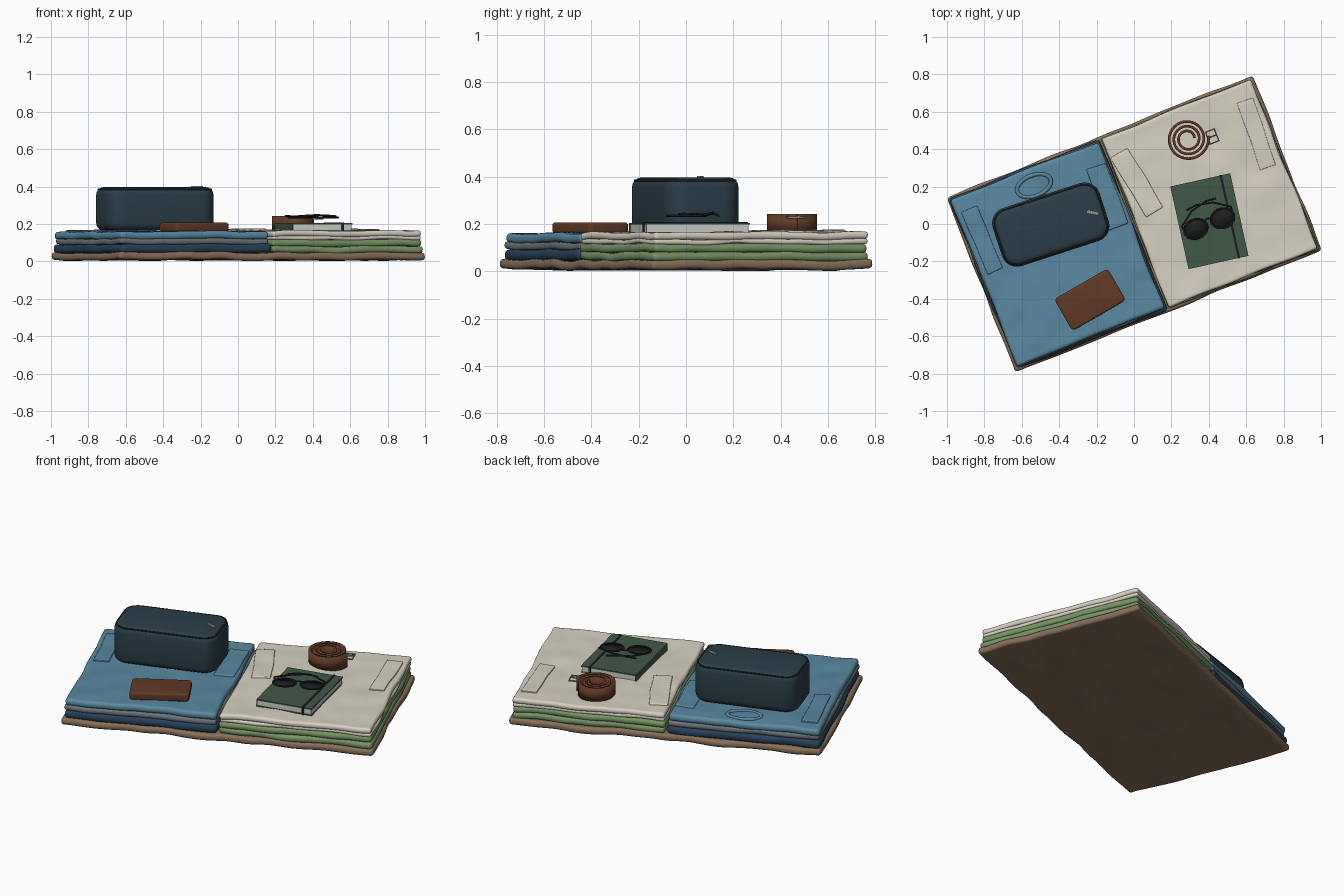
import bpy, bmesh, math
from mathutils import Vector, Matrix, noise

if "Cube" in bpy.data.objects:
    bpy.data.objects.remove(bpy.data.objects["Cube"])

ANG = math.radians(21.7)
COL = dict(tan=(.24, .16, .10), navy=(.022, .052, .10), grey=(.14, .17, .19), blue=(.10, .25, .36),
           green=(.19, .30, .13), cream=(.68, .64, .54), bag=(.023, .048, .065), brown=(.12, .042, .019),
           book=(.053, .10, .065), page=(.6, .6, .57), dark=(.012, .014, .016), metal=(.3, .3, .3))
MATS = {}
for k, c in COL.items():
    MATS[k] = bpy.data.materials.new(k)
    MATS[k].diffuse_color = (*c, 1)


def finish(ob, mat, smooth=True):
    ob.data.materials.append(MATS[mat])
    if smooth and ob.type == 'MESH':
        bpy.ops.object.select_all(action='DESELECT')
        ob.select_set(True)
        bpy.context.view_layer.objects.active = ob
        bpy.ops.object.shade_smooth_by_angle(angle=math.radians(40))
    return ob


def link(name, bm):
    me = bpy.data.meshes.new(name)
    bm.normal_update()
    bm.to_mesh(me)
    bm.free()
    ob = bpy.data.objects.new(name, me)
    bpy.context.collection.objects.link(ob)
    return ob


def wave(p, seed):
    # shared sag plus each cloth's own wrinkles
    q = Vector((p.x * 3, p.y * 3, 0))
    return .006 * noise.noise(q) + .007 * noise.noise(Vector((p.x * 7, p.y * 7, seed * 5.3)))


def cloth(name, mat, center, size, ang, z0, z1, seed, n=40):
    bm = bmesh.new()
    bmesh.ops.create_grid(bm, x_segments=n, y_segments=n, size=.5)
    rot = Matrix.Rotation(ang, 3, 'Z')
    for v in bm.verts:
        p = Vector((v.co.x * size[0], v.co.y * size[1], 0))
        w = rot @ p + Vector((*center, 0))
        # uneven outline
        k = noise.noise(Vector((w.x * 4, w.y * 4, seed * 3.1))) * .012
        edge = max(abs(v.co.x), abs(v.co.y)) * 2
        if edge > .8:
            w += (w - Vector((*center, 0))).normalized() * k * (edge - .8) * 5
        w.z = (z0 + z1) / 2 + wave(w, seed)
        v.co = w
    ob = link(name, bm)
    t = z1 - z0
    s = ob.modifiers.new('thick', 'SOLIDIFY')
    s.thickness, s.offset = t, 0
    b = ob.modifiers.new('soft', 'BEVEL')
    b.width, b.segments, b.limit_method, b.angle_limit = t * .4, 3, 'ANGLE', math.radians(50)
    return finish(ob, mat)


def rbox(name, mat, center, size, ang, z0, z1, rv, rh, seg=6):
    # box with rounded upright corners, then softened rims
    bm = bmesh.new()
    bmesh.ops.create_cube(bm, size=1)
    for v in bm.verts:
        v.co = Vector((v.co.x * size[0], v.co.y * size[1], z0 + (v.co.z + .5) * (z1 - z0)))
    if rv:
        up = [e for e in bm.edges if abs(e.verts[0].co.z - e.verts[1].co.z) > 1e-5]
        bmesh.ops.bevel(bm, geom=up, offset=rv, segments=seg, profile=.5, affect='EDGES')
    if rh:
        rim = [e for e in bm.edges if abs(e.verts[0].co.z - e.verts[1].co.z) < 1e-5]
        bmesh.ops.bevel(bm, geom=rim, offset=rh, segments=4, profile=.5, affect='EDGES')
    ob = link(name, bm)
    ob.location = (*center, 0)
    ob.rotation_euler.z = ang
    return finish(ob, mat)


def tube(name, mat, pts, r, cyclic=False):
    cu = bpy.data.curves.new(name, 'CURVE')
    cu.dimensions, cu.bevel_depth, cu.bevel_resolution, cu.use_fill_caps = '3D', r, 2, True
    sp = cu.splines.new('POLY')
    sp.points.add(len(pts) - 1)
    for p, c in zip(sp.points, pts):
        p.co = (*c, 1)
    sp.use_cyclic_u = cyclic
    ob = bpy.data.objects.new(name, cu)
    bpy.context.collection.objects.link(ob)
    return finish(ob, mat)


def at(center, ang, u, v, z):
    c, s = math.cos(ang), math.sin(ang)
    return (center[0] + u * c - v * s, center[1] + u * s + v * c, z)


def ring(center, ang, rx, ry, z, n=32):
    return [at(center, ang, rx * math.cos(i * math.tau / n), ry * math.sin(i * math.tau / n), z) for i in range(n)]


# base blanket and the two folded stacks
cloth('base_blanket', 'tan', (0, 0), (1.765, 1.005), ANG, .008, .048, 1, 60)
L, R = at((0, 0), ANG, -.437, 0, 0)[:2], at((0, 0), ANG, .437, 0, 0)[:2]
for name, mat, c, sx, sy, z0, z1, seed in [
        ('navy_trousers', 'navy', L, .865, .985, .045, .093, 2),
        ('grey_shirt', 'grey', L, .855, .965, .09, .122, 3),
        ('blue_shirt', 'blue', L, .85, .955, .119, .160, 4),
        ('green_shirt_lower', 'green', R, .865, .985, .045, .083, 5),
        ('green_shirt_upper', 'green', R, .86, .975, .08, .117, 6),
        ('cream_shirt_back', 'cream', R, .85, .965, .114, .136, 7),
        ('cream_shirt', 'cream', R, .855, .97, .133, .165, 8)]:
    cloth(name, mat, c, (sx, sy), ANG, z0, z1, seed)

# folded sleeves and collar
for name, mat, c, s, a, z, seed in [
        ('cream_sleeve_inner', 'cream', (.015, .22), (.37, .105), -59, .163, 8),
        ('cream_sleeve_outer', 'cream', (.655, .48), (.38, .09), -71, .163, 8),
        ('blue_sleeve_outer', 'blue', (-.81, -.09), (.36, .09), -67, .158, 4),
        ('blue_sleeve_inner', 'blue', (-.145, .15), (.34, .11), -70, .158, 4)]:
    cloth(name, mat, c, s, math.radians(a), z - .006, z + .009, seed, 16)
tube('blue_collar', 'blue', ring((-.535, .205), ANG, .095, .055, .16), .011, True)

# toiletry bag with piping and zip pull
BC, BA = (-.445, -.003), math.radians(18)
rbox('toiletry_bag', 'bag', BC, (.60, .325), BA, .165, .397, .085, .04, 8)
for z, d in ((.384, .012), (.188, .012)):
    pts = []
    for i in range(4):
        for j in range(7):
            t = (i + j / 6) * math.pi / 2
            sx, sy = (1, -1, -1, 1)[i], (1, 1, -1, -1)[i]
            pts.append(at(BC, BA, sx * .215 + (.085 - d) * math.cos(t), sy * .0775 + (.085 - d) * math.sin(t), z))
    tube('bag_piping', 'dark', pts, .005, True)
rbox('zip_pull', 'metal', (-.22, .06), (.065, .016), math.radians(-12), .394, .404, .005, .002, 3)

# wallet
rbox('wallet', 'brown', (-.235, -.405), (.33, .197), math.radians(30), .16, .207, .022, .012, 4)

# notebook
NC, NA = (.403, .015), math.radians(12.5)
rbox('notebook_back', 'book', NC, (.328, .452), NA, .162, .167, 0, 0)
rbox('notebook_pages', 'page', NC, (.318, .442), NA, .166, .199, 0, 0)
rbox('notebook_cover', 'book', NC, (.328, .452), NA, .198, .205, 0, 0)
rbox('notebook_spine', 'book', at(NC, NA, -.161, 0, 0)[:2], (.006, .452), NA, .162, .205, 0, 0)
rbox('notebook_band', 'dark', at(NC, NA, .112, 0, 0)[:2], (.012, .456), NA, .16, .208, 0, 0)

# sunglasses
GC, GA = (.402, .002), math.radians(22)
for s in (-1, 1):
    c = at(GC, GA, s * .077, 0, 0)[:2]
    rim = ring(c, GA, .064, .052, .235)
    tube('glasses_rim', 'dark', rim, .005, True)
    bm = bmesh.new()
    bmesh.ops.create_circle(bm, cap_ends=True, segments=32, radius=1,
                            matrix=Matrix.Translation((*c, .235)) @ Matrix.Rotation(GA, 4, 'Z')
                            @ Matrix.Diagonal((.064, .052, 1, 1)))
    lens = link('glasses_lens', bm)
    lens.modifiers.new('thick', 'SOLIDIFY').thickness = .004
    finish(lens, 'dark')
    # folded temples
    pts = [at(GC, GA, s * .138, .02, .24), at(GC, GA, s * .143, .04, .243),
           at(GC, GA, s * .06, .098, .248 if s > 0 else .24), at(GC, GA, -s * .03, .118, .243),
           at(GC, GA, -s * .085, .112, .235)]
    tube('glasses_temple', 'dark', pts, .005)
tube('glasses_bridge', 'dark', [at(GC, GA, u, v, .238) for u, v in ((-.02, .02), (0, .03), (.02, .02))], .005)

# rolled belt: flat strap wound in a spiral
BL = (.287, .455)
bm = bmesh.new()
prev, N, TURNS = None, 180, 3
for i in range(N + 1):
    t = i / N
    r, a = .112 - .075 * t, -TURNS * math.tau * t + .15
    x, y = BL[0] + r * math.cos(a), BL[1] + r * math.sin(a)
    cur = [bm.verts.new((x, y, z)) for z in (.160, .242)]
    if prev:
        bm.faces.new((prev[0], cur[0], cur[1], prev[1]))
    prev = cur
belt = link('rolled_belt', bm)
so = belt.modifiers.new('thick', 'SOLIDIFY')
so.thickness, so.offset = .014, 0
finish(belt, 'brown')

# belt buckle with prong
KC, KA = (.418, .468), ANG
tube('belt_buckle', 'metal', [at(KC, KA, u * .025, v * .034, .228)
                              for u, v in ((-1, -1), (1, -1), (1, 1), (-1, 1))], .005, True)
tube('buckle_prong', 'metal', [at(KC, KA, -.03, 0, .228), at(KC, KA, .026, 0, .234)], .004)

for m in bpy.data.materials:
    if m.users and not m.is_grease_pencil:
        m.use_nodes = True
        m.node_tree.nodes["Principled BSDF"].inputs["Base Color"].default_value = m.diffuse_color
